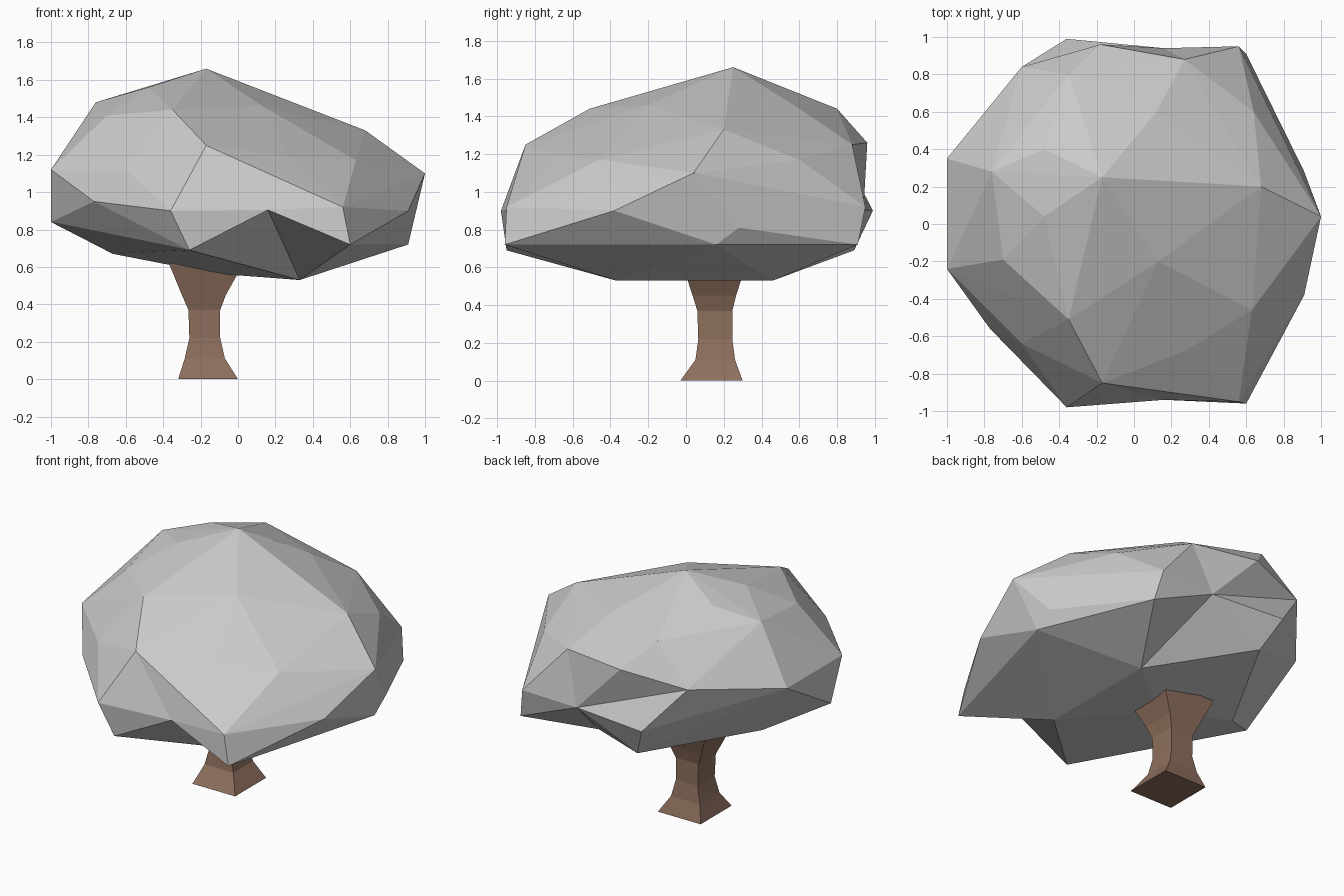
import bpy
import bmesh
from mathutils import Vector

if "Cube" in bpy.data.objects:
    bpy.data.objects.remove(bpy.data.objects["Cube"])


def make_object(name, bm):
    bmesh.ops.recalc_face_normals(bm, faces=bm.faces[:])
    mesh = bpy.data.meshes.new(name)
    bm.to_mesh(mesh)
    bm.free()
    obj = bpy.data.objects.new(name, mesh)
    bpy.context.collection.objects.link(obj)
    return obj


# Canopy: faceted shell stretched around key points, grouped by height
crown = [(-.17, .25, 1.66), (-.48, .40, 1.56), (-.48, .04, 1.56), (.13, -.20, 1.46),
         (.12, .60, 1.44), (-.35, .80, 1.44), (-.35, -.51, 1.44), (-.76, .28, 1.48),
         (-.70, -.19, 1.41), (.68, .20, 1.33), (-.17, -.85, 1.25), (-.18, .96, 1.26)]
belt = [(.27, -.68, 1.19), (.63, -.46, 1.17), (.64, .60, 1.17), (.27, .88, 1.25),
        (-.60, .84, 1.19), (-.60, -.64, 1.12), (-1, .35, 1.12), (-1, -.24, 1.12),
        (1, .04, 1.10), (-.77, -.56, .95), (-.36, -.98, .90), (-.36, .99, .90),
        (.56, -.95, .92), (.56, .95, .92), (.91, -.38, .90), (.91, .28, .81)]
underside = [(-1, -.12, .84), (-.67, .14, .67), (-.26, -.95, .69), (-.26, .89, .69),
             (.60, -.96, .72), (.60, .91, .72), (.91, .16, .72),
             (.33, -.37, .53), (.33, .46, .53), (-.13, .08, .565)]

bm = bmesh.new()
for p in crown + belt + underside:
    bm.verts.new(p)
# Front and back notches: hulled as bulges, then pulled in and up
notches = [(bm.verts.new((.16, s * 1.3, .70)), Vector((.16, s * .94, .905))) for s in (-1, 1)]
bmesh.ops.convex_hull(bm, input=bm.verts[:])
for vert, target in notches:
    if vert.is_valid:
        vert.co = target
bmesh.ops.delete(bm, geom=[v for v in bm.verts if not v.link_faces], context='VERTS')
make_object("canopy", bm)

# Trunk: square section flaring at root and top (height, left, right, front, back)
sections = [(0, -.32, 0, -.03, .30), (.11, -.285, -.07, .05, .26),
            (.22, -.26, -.095, .065, .245), (.37, -.265, -.095, .06, .245),
            (.45, -.30, -.065, .035, .265), (.62, -.37, .03, -.02, .32)]
bm = bmesh.new()
rings = [[bm.verts.new((x, y, z)) for x, y in ((l, f), (r, f), (r, b), (l, b))]
         for z, l, r, f, b in sections]
for low, high in zip(rings, rings[1:]):
    for i in range(4):
        j = (i + 1) % 4
        bm.faces.new((low[i], low[j], high[j], high[i]))
bm.faces.new(rings[0])
bm.faces.new(rings[-1])
trunk = make_object("trunk", bm)

bark = bpy.data.materials.new("bark")
bark.diffuse_color = (.27, .16, .11, 1)
bark.use_nodes = True
bark.node_tree.nodes["Principled BSDF"].inputs["Base Color"].default_value = bark.diffuse_color
trunk.data.materials.append(bark)
